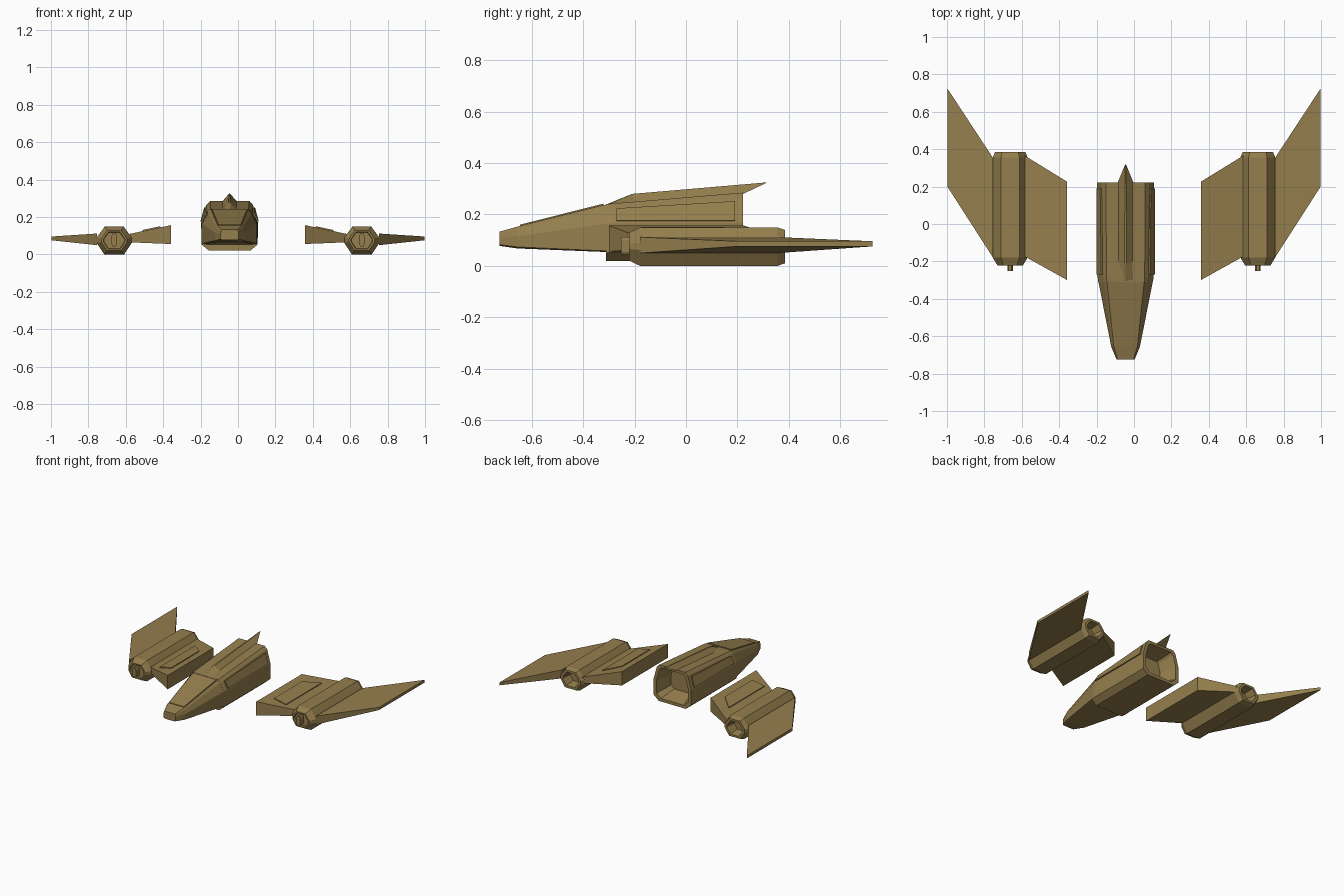
import bpy, bmesh
from mathutils import Vector

old = bpy.data.objects.get("Cube")
if old:
    bpy.data.objects.remove(old)

TAN = (0.30, 0.21, 0.075, 1)
paint = bpy.data.materials.new("tan_paint")
paint.use_nodes = True
paint.diffuse_color = TAN
paint.node_tree.nodes["Principled BSDF"].inputs["Base Color"].default_value = TAN

HULL_X = -0.045


def finish(name, bm):
    bmesh.ops.recalc_face_normals(bm, faces=bm.faces)
    mesh = bpy.data.meshes.new(name)
    bm.to_mesh(mesh)
    bm.free()
    mesh.materials.append(paint)
    ob = bpy.data.objects.new(name, mesh)
    bpy.context.collection.objects.link(ob)
    return ob


def loft(name, rings):
    """Skin a list of equal-length rings of points and cap both ends."""
    bm = bmesh.new()
    rows = [[bm.verts.new(p) for p in ring] for ring in rings]
    n = len(rows[0])
    for a, b in zip(rows, rows[1:]):
        for i in range(n):
            j = (i + 1) % n
            bm.faces.new((a[i], a[j], b[j], b[i]))
    bm.faces.new(rows[0])
    bm.faces.new(rows[-1])
    return finish(name, bm)


def section(y, half, cx=0.0):
    """Symmetric cross-section from (half width, height) points, bottom to top."""
    return ([(cx + w, y, z) for w, z in half] +
            [(cx - w, y, z) for w, z in reversed(half)])


def scaled(ring, k, dy):
    c = sum((Vector(p) for p in ring), Vector()) / len(ring)
    return [(c.x + (p[0] - c.x) * k, p[1] + dy, c.z + (p[2] - c.z) * k) for p in ring]


def slab(name, outline, thick):
    """Thin plate standing on an outline."""
    return loft(name, [[(x, y, z + d) for x, y, z in outline] for d in (-0.004, thick)])


# Main hull with a recessed rear opening
rear = section(0.222, [(.11, .02), (.15, .055), (.152, .168), (.125, .265), (.105, .285)], HULL_X)
shoulder = section(-0.28, [(.11, .02), (.15, .055), (.15, .165), (.12, .225), (.102, .243)], HULL_X)
front = section(-0.31, [(.11, .02), (.146, .05), (.146, .165), (.117, .222), (.1, .24)], HULL_X)
loft("main_hull", [front, shoulder, rear, scaled(rear, .84, 0), scaled(rear, .62, -.12)])

# Tapered nose
loft("nose", [
    section(-.725, [(.04, .078), (.048, .083), (.048, .11), (.046, .125), (.042, .133)], HULL_X),
    section(-.655, [(.062, .068), (.076, .074), (.077, .115), (.07, .143), (.063, .153)], HULL_X),
    section(-.305, [(.125, .054), (.146, .058), (.146, .165), (.117, .222), (.1, .24)], HULL_X)])

# Canopy plate on the nose
slab("canopy_panel", [(HULL_X + x, y, z) for x, y, z in
                      [(-.06, -.645, .1545), (.06, -.645, .1545),
                       (.094, -.32, .2365), (-.094, -.32, .2365)]], .006)

# Dorsal fin with a swept rear tip
loft("dorsal_fin", [[(HULL_X + x, y, z) for x, y, z in ring] for ring in [
    [(-.045, -.31, .235), (.045, -.31, .235), (.003, -.305, .241), (-.003, -.305, .241)],
    [(-.042, -.2, .245), (.042, -.2, .245), (.006, -.21, .28), (-.006, -.21, .28)],
    [(-.042, .222, .28), (.042, .222, .28), (.003, .317, .325), (-.003, .317, .325)]]])

for s, side in ((1, "left"), (-1, "right")):
    # Raised plate along the hull flank
    loft(side + "_flank_panel", [
        [(HULL_X + s * x, y, z) for x, y, z in
         [(.148, -.27, .175), (.148, .19, .175), (.128, .19, .25), (.122, -.27, .222)]],
        [(HULL_X + s * x, y, z) for x, y, z in
         [(.156, -.27, .177), (.156, .19, .177), (.136, .19, .252), (.13, -.27, .224)]]])

    # Engine pod, open at the back, shallow recess at the front
    cx = s * .662
    pod = [(.053, 0), (.094, .062), (.094, .09), (.05, .15)]
    body = section(0, pod, cx)
    nose_end = scaled(body, .72, -.222)
    tail = scaled(body, .86, .385)
    loft(side + "_engine_pod", [
        scaled(nose_end, .8, .012), scaled(nose_end, .84, 0), nose_end,
        scaled(body, 1, -.178), scaled(body, 1, .355),
        tail, scaled(tail, .76, 0), scaled(tail, .6, -.07)])

    # Upright blade on the pod front
    blade = section(-.2, [(.008, .044), (.014, .055), (.014, .1), (.008, .112)], cx)
    loft(side + "_pod_blade", [blade, scaled(blade, 1, -.052)])

    # Swept outer wing
    loft(side + "_outer_wing", [
        [(s * x, y, z) for y, z in [(a, lo), (b, lo), (b, hi), (a, hi)]]
        for x, a, b, lo, hi in [(.7, -.27, .27, .045, .115),
                                (.755, -.178, .355, .05, .112),
                                (.998, .2, .725, .076, .096)][1:]])

    # Thick inner wing, widening toward the hull
    loft(side + "_inner_wing", [
        [(s * x, y, z) for y, z in [(a, lo), (b, lo), (b, hi), (a, hi)]]
        for x, a, b, lo, hi in [(.357, -.3, .226, .056, .157),
                                (.6, -.165, .375, .066, .106)]])

    # Raised plate on the inner wing
    slab(side + "_wing_panel", [(s * x, y, z) for x, y, z in
                                [(.415, -.175, .145), (.51, -.175, .125),
                                 (.51, .235, .125), (.415, .145, .145)]], .006)
